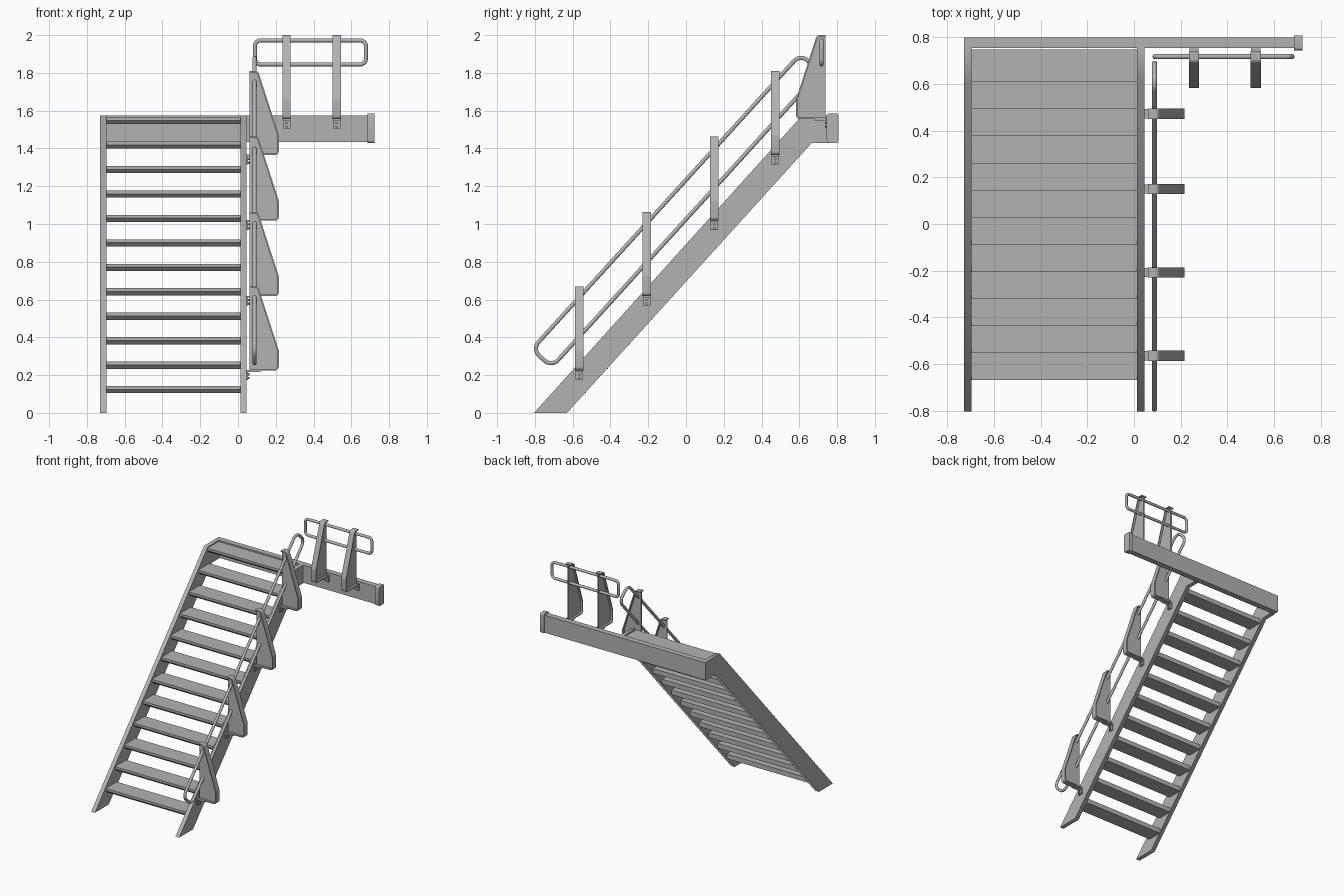
import bpy, bmesh, math
from mathutils import Vector

if "Cube" in bpy.data.objects:
    bpy.data.objects.remove(bpy.data.objects["Cube"])

steel = bpy.data.materials.new("grey_steel")
steel.diffuse_color = (0.45, 0.45, 0.45, 1)
steel.use_nodes = True
steel.node_tree.nodes["Principled BSDF"].inputs["Base Color"].default_value = steel.diffuse_color


def link(name, mesh, smooth=0):
    """Add the mesh to the scene; smooth is the shading angle in degrees, 0 for flat."""
    mesh.materials.clear()
    mesh.materials.append(steel)
    ob = bpy.data.objects.new(name, mesh)
    bpy.context.collection.objects.link(ob)
    if smooth:
        for o in bpy.context.selected_objects:
            o.select_set(False)
        bpy.context.view_layer.objects.active = ob
        ob.select_set(True)
        bpy.ops.object.shade_smooth_by_angle(angle=math.radians(smooth))
    return ob


def rounded(points, seg=6):
    """Closed 2D outline from (u, v, radius) corners."""
    out = []
    n = len(points)
    for i, (u, v, r) in enumerate(points):
        p = Vector((u, v))
        if r == 0:
            out.append(p)
            continue
        a = (Vector(points[i - 1][:2]) - p).normalized()
        b = (Vector(points[(i + 1) % n][:2]) - p).normalized()
        half = a.angle(b) / 2
        t = r / math.tan(half)
        c = p + (a + b).normalized() * (r / math.sin(half))
        s, e = p + a * t - c, p + b * t - c
        sweep = s.angle(e)
        for k in range(seg + 1):
            f = k / seg
            w = (s * math.sin((1 - f) * sweep) + e * math.sin(f * sweep)) / math.sin(sweep)
            out.append(c + w)
    return out


def prism(name, outline, place, lo, hi, smooth=0):
    """Extrude an outline; place(u, v, w) maps it into the scene."""
    bm = bmesh.new()
    a = [bm.verts.new(place(u, v, lo)) for u, v in outline]
    b = [bm.verts.new(place(u, v, hi)) for u, v in outline]
    n = len(a)
    bm.faces.new(a)
    bm.faces.new(b[::-1])
    for i in range(n):
        bm.faces.new((a[i], b[i], b[(i + 1) % n], a[(i + 1) % n]))
    bmesh.ops.recalc_face_normals(bm, faces=bm.faces)
    me = bpy.data.meshes.new(name)
    bm.to_mesh(me)
    bm.free()
    return link(name, me, smooth)


def tube(name, outline, place, radius=0.011):
    cu = bpy.data.curves.new(name, 'CURVE')
    cu.dimensions = '3D'
    cu.bevel_depth = radius
    cu.bevel_resolution = 5
    sp = cu.splines.new('POLY')
    sp.points.add(len(outline) - 1)
    for q, (u, v) in zip(sp.points, outline):
        q.co = (*place(u, v, 0), 1)
    sp.use_cyclic_u = True
    tmp = bpy.data.objects.new(name + "_path", cu)
    me = bpy.data.meshes.new_from_object(tmp)
    bpy.data.objects.remove(tmp)
    return link(name, me, 60)


def along_x(u, v, w):
    return (w, u, v)


# Stringers
stringer = [(-0.805, 0), (-0.63, 0), (0.667, 1.43), (0.76, 1.43), (0.76, 1.575), (0.615, 1.575)]
for side, x in (("left", -0.73), ("right", 0.012)):
    prism(side + "_stringer", stringer, along_x, x, x + 0.033, 50)

# Treads: thin nosing, underside sloping to a deeper back edge
tread = [(0, 0), (0.14, 0), (0.14, -0.038), (0.02, -0.038), (0, -0.018)]
for i in range(12):
    y, z = -0.67 + i * 0.1163, 0.142 + i * 0.1295
    prism("tread_%d" % (i + 1), [(y + u, z + v) for u, v in tread], along_x, -0.70, 0.015)

# Landing beam and its end cap
beam = [(0.755, 1.435), (0.80, 1.435), (0.80, 1.575), (0.755, 1.575)]
prism("landing_beam", beam, along_x, -0.73, 0.69)
cap = rounded([(0.745, 1.43, .012), (0.808, 1.43, .012), (0.808, 1.585, .012), (0.745, 1.585, .012)], 4)
prism("beam_end_cap", cap, along_x, 0.686, 0.722, 35)

# Tapered posts: a web inside a wrapped flange that is open at the back
post = rounded([(0, 0, 0), (0.156, 0, .02), (0.156, 0.105, .03), (0.046, 0.445, .022), (0, 0.445, 0)])
inner = rounded([(0, 0.008, 0), (0.148, 0.008, .012), (0.148, 0.104, .024), (0.040, 0.437, .014), (0, 0.437, 0)])
flange = post + inner[::-1]
bracket = [(-0.016, -0.05), (-0.006, -0.05), (-0.006, -0.008), (0.06, -0.008), (0.06, 0.002), (-0.016, 0.002)]


def add_post(name, place):
    prism(name + "_flange", flange, place, -0.022, 0.022, 35)
    prism(name + "_web", post, place, -0.005, 0.005, 35)
    prism(name + "_bracket", bracket, place, -0.02, 0.02)
    for h in (-0.04, -0.02):
        hexa = [(0.007 * math.cos(k * math.pi / 3), h + 0.007 * math.sin(k * math.pi / 3)) for k in range(6)]
        prism(name + "_bolt", hexa, lambda u, v, w: place(w, v, u), -0.008, 0.002)


for i, (y, z) in enumerate([(-0.565, 0.225), (-0.208, 0.618), (0.15, 1.018), (0.473, 1.365)]):
    add_post("stair_post_%d" % (i + 1), lambda u, v, w, y=y, z=z: (0.06 + u, y + w, z + v))
for i, x in enumerate((0.257, 0.522)):
    add_post("landing_post_%d" % (i + 1), lambda u, v, w, x=x: (x + w, 0.739 - u, 1.555 + v))

# Handrail loops
r = 0.05
stair_loop = rounded([(-0.815, 0.337, r), (-0.711, 0.243, r), (0.71, 1.806, r), (0.606, 1.90, r)], 8)
tube("stair_handrail", stair_loop, lambda u, v, w: (0.088, u, v))
r = 0.03
landing_loop = rounded([(0.09, 1.845, r), (0.677, 1.845, r), (0.677, 1.972, r), (0.09, 1.972, r)], 8)
tube("landing_handrail", landing_loop, lambda u, v, w: (u, 0.718, v))
